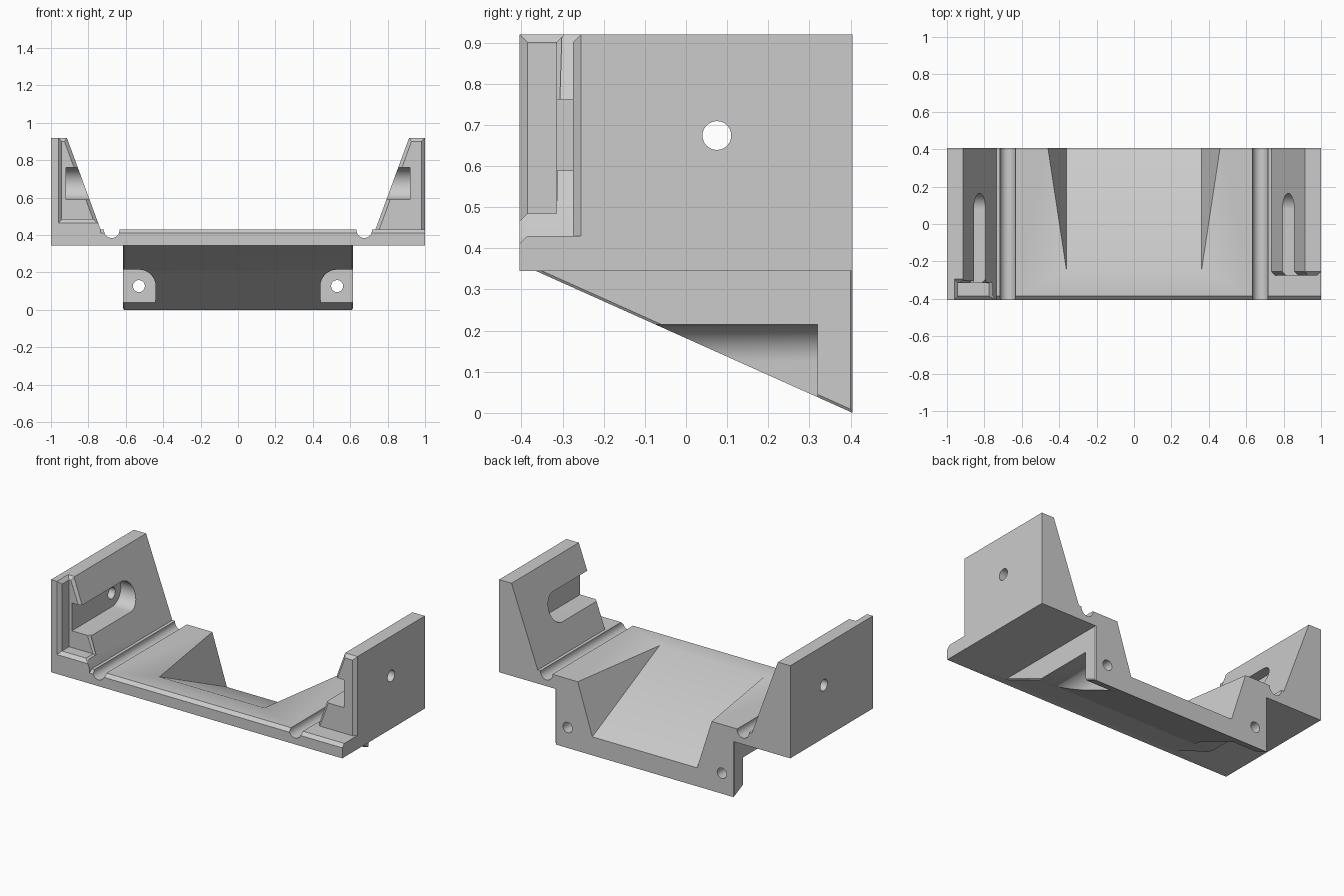
import bpy, bmesh
from math import sin, cos, pi

cube = bpy.data.objects.get("Cube")
if cube:
    bpy.data.objects.remove(cube, do_unlink=True)

grey = bpy.data.materials.new("plain_grey")
grey.use_nodes = True
colour = (0.6, 0.6, 0.6, 1)
grey.diffuse_color = colour
grey.node_tree.nodes["Principled BSDF"].inputs["Base Color"].default_value = colour

W, D, H = 1.0, 0.405, 0.92      # half width, half depth, height
LOW, TOP = 0.345, 0.43          # plate underside and top
C = 0.02                        # chamfer size
FAR = 1.2                       # beyond the part, for cutters


def new_object(name, bm):
    bmesh.ops.recalc_face_normals(bm, faces=bm.faces)
    mesh = bpy.data.meshes.new(name)
    bm.to_mesh(mesh)
    bm.free()
    mesh.materials.append(grey)
    ob = bpy.data.objects.new(name, mesh)
    bpy.context.collection.objects.link(ob)
    return ob


def hull(name, points):
    """Convex solid around the points."""
    bm = bmesh.new()
    for p in points:
        bm.verts.new(p)
    bmesh.ops.convex_hull(bm, input=bm.verts)
    bmesh.ops.dissolve_limit(bm, angle_limit=0.01, verts=bm.verts, edges=bm.edges)
    return new_object(name, bm)


def along_x(profile, a, b):
    return [(x, y, z) for x in (a, b) for y, z in profile]


def along_y(profile, a, b):
    return [(x, y, z) for y in (a, b) for x, z in profile]


def rect(a0, a1, b0, b1):
    return [(a0, b0), (a1, b0), (a1, b1), (a0, b1)]


def arc(u, v, r, start=0, end=2 * pi, n=32):
    return [(u + r * cos(start + (end - start) * i / n),
             v + r * sin(start + (end - start) * i / n)) for i in range(n + 1)]


def combine(body, tool, operation):
    mod = body.modifiers.new(operation.lower(), "BOOLEAN")
    mod.operation, mod.solver, mod.object = operation, "EXACT", tool
    bpy.context.view_layer.objects.active = body
    bpy.ops.object.modifier_apply(modifier=mod.name)
    bpy.data.objects.remove(tool, do_unlink=True)


def add(tool):
    combine(body, tool, "UNION")


def cut(tool):
    combine(body, tool, "DIFFERENCE")


def slope_x(z):
    """Inner face of an end wall at height z."""
    return 0.915 - (H - z) * 0.18 / (H - TOP)


# Base plate
body = hull("bracket_body", along_y(rect(-W, W, LOW, TOP), -D, D))

# Wedge block under the plate, with slightly broken side edges
e = 0.005
side = [(-0.35, LOW), (-0.35, 0.4), (D - e, 0.4), (D - e, 0.009)]
middle = [(-0.365, LOW), (-0.365, 0.4), (D, 0.4), (D, 0)]
add(hull("wedge_block", along_x(side, -0.615, 0.615)
         + along_x(middle, e - 0.615, 0.615 - e)))

# End walls: the left one is set back and chamfered at its front edge
foot = slope_x(TOP)
wall = [(W, 0.4), (W, H), (slope_x(H), H), (foot, TOP), (foot, 0.4)]
inset = [(W - C, 0.4), (W - C, H - C), (slope_x(H - C) + C, H - C),
         (foot + C, TOP), (foot + C, 0.4)]
add(hull("left_wall", along_y(wall, -0.255, D) + along_y(inset, -0.275, -0.255)))
add(hull("right_wall", along_y([(-x, z) for x, z in wall], -D, D)))

# Corner notch in the right wall, flared at its front, top and inner mouths
nx, ny, nz = -0.94, -0.315, 0.485
cut(hull("notch", along_y(rect(nx, -0.6, nz, FAR), -0.5, ny)))
cut(hull("notch_front_flare",
         along_y(rect(nx, -0.6, nz, FAR), C - D, C - D)
         + along_y(rect(nx - C, -0.6, nz - C, FAR), -D, -D)))
cut(hull("notch_top_flare",
         [(x, y, H - C) for x, y in rect(nx, -0.6, -0.5, ny)]
         + [(x, y, H) for x, y in rect(nx - C, -0.6, -0.5, ny + C)]))
inner = [(-slope_x(z) - C, y, z) for y, z in rect(-0.5, ny, nz, FAR)]
outer = [(-slope_x(z), y, z) for y, z in rect(-0.5, ny + C, nz - C, FAR)]
cut(hull("notch_inner_flare", inner + outer))

# Front edge chamfer of the plate
cut(hull("front_chamfer", along_x([(-D, TOP - C), (C - D, TOP), (-D - C, TOP + C),
                                   (-D - C, TOP - C)], -foot, FAR)))

# Sloping trough running down to the back
trough = []
for s in (-1, 1):
    trough += [(s * 0.36, -0.255, TOP), (s * 0.36, D, 0.115), (s * 0.46, D, TOP)]
    trough += [(s * 0.36, -0.255, 0.6), (s * 0.36, D, 0.6), (s * 0.46, D, 0.6)]
cut(hull("trough", trough))

for s in (-1, 1):
    # Cable groove along the foot of each wall
    cut(hull("groove", along_y(arc(s * 0.675, 0.425, 0.041), -FAR, FAR)))
    # Round-ended slot and screw hole in each wall
    slot = arc(0.078, 0.675, 0.086, -pi / 2, pi / 2) + [(-FAR, 0.589), (-FAR, 0.761)]
    cut(hull("wall_slot", along_x(slot, s * 0.7, s * 0.92)))
    cut(hull("wall_hole", along_x(arc(0.075, 0.674, 0.035), s * 0.8, s * FAR)))
    # Screw pocket and hole on each side of the wedge
    pocket = [(s * x, z) for x, z in
              arc(0.53, 0.125, 0.09, pi / 2, pi, 12) + rect(0.44, 0.8, -0.2, 0.1)
              + [(0.8, 0.215)]]
    cut(hull("screw_pocket", along_y(pocket, -FAR, 0.32)))
    cut(hull("screw_hole", along_y(arc(s * 0.53, 0.127, 0.032), 0.2, FAR)))

# Smooth round surfaces, sharp corners
bpy.ops.object.select_all(action="DESELECT")
body.select_set(True)
bpy.context.view_layer.objects.active = body
bpy.ops.object.shade_smooth_by_angle()
